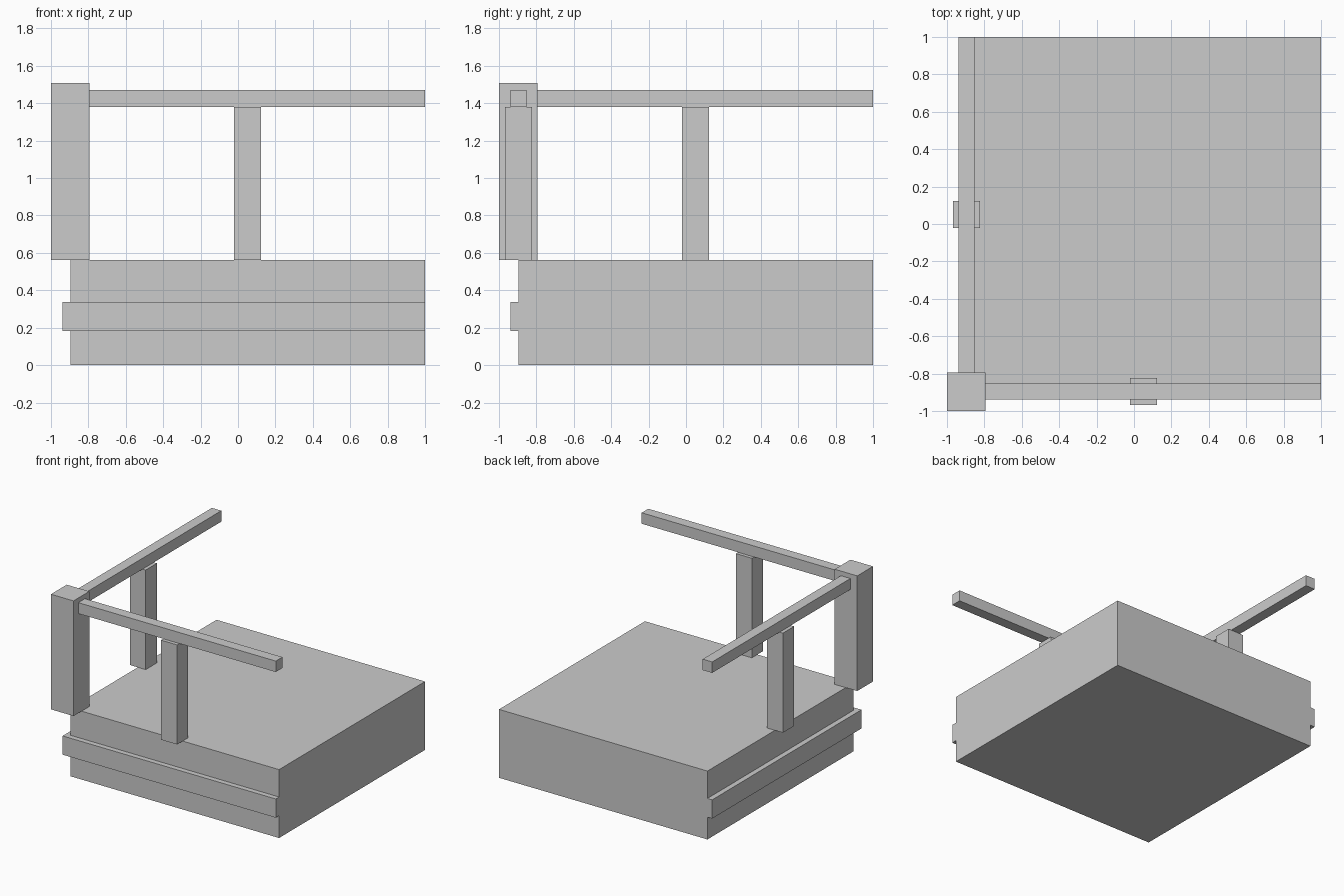
import bpy, bmesh

if "Cube" in bpy.data.objects:
    bpy.data.objects.remove(bpy.data.objects["Cube"])

grey = bpy.data.materials.new("light_grey")
grey.diffuse_color = (0.6, 0.6, 0.6, 1)
grey.use_nodes = True
grey.node_tree.nodes["Principled BSDF"].inputs["Base Color"].default_value = grey.diffuse_color


def prism(name, outline, z0, z1):
    """Extrude a flat outline from z0 up to z1."""
    bm = bmesh.new()
    face = bm.faces.new([bm.verts.new((x, y, z0)) for x, y in outline])
    top = bmesh.ops.extrude_face_region(bm, geom=[face])["geom"]
    for v in top:
        if isinstance(v, bmesh.types.BMVert):
            v.co.z = z1
    bmesh.ops.recalc_face_normals(bm, faces=bm.faces)
    mesh = bpy.data.meshes.new(name)
    bm.to_mesh(mesh)
    bm.free()
    mesh.materials.append(grey)
    obj = bpy.data.objects.new(name, mesh)
    bpy.context.collection.objects.link(obj)
    return obj


def box(name, x0, x1, y0, y1, z0, z1):
    return prism(name, [(x0, y0), (x1, y0), (x1, y1), (x0, y1)], z0, z1)


EDGE, TRIM, DECK, RAIL = -0.895, -0.938, 0.562, 1.38

# Platform slab with a raised trim band wrapping its two outer sides
box("platform", EDGE, 1, EDGE, 1, 0, DECK)
prism("trim_band", [(TRIM, TRIM), (1, TRIM), (1, EDGE), (EDGE, EDGE),
                    (EDGE, 1), (TRIM, 1)], 0.183, 0.337)

# Thick corner post
box("corner_post", -1, -0.795, -1, -0.795, DECK, 1.508)

# Handrail and baluster on each outer side, swapping x and y
parts = [("handrail", (-0.795, 1), (-0.938, -0.852), RAIL, 1.47),
         ("baluster", (-0.022, 0.124), (-0.968, -0.824), DECK, RAIL)]
for name, along, across, z0, z1 in parts:
    box("front_" + name, *along, *across, z0, z1)
    box("left_" + name, *across, *along, z0, z1)
